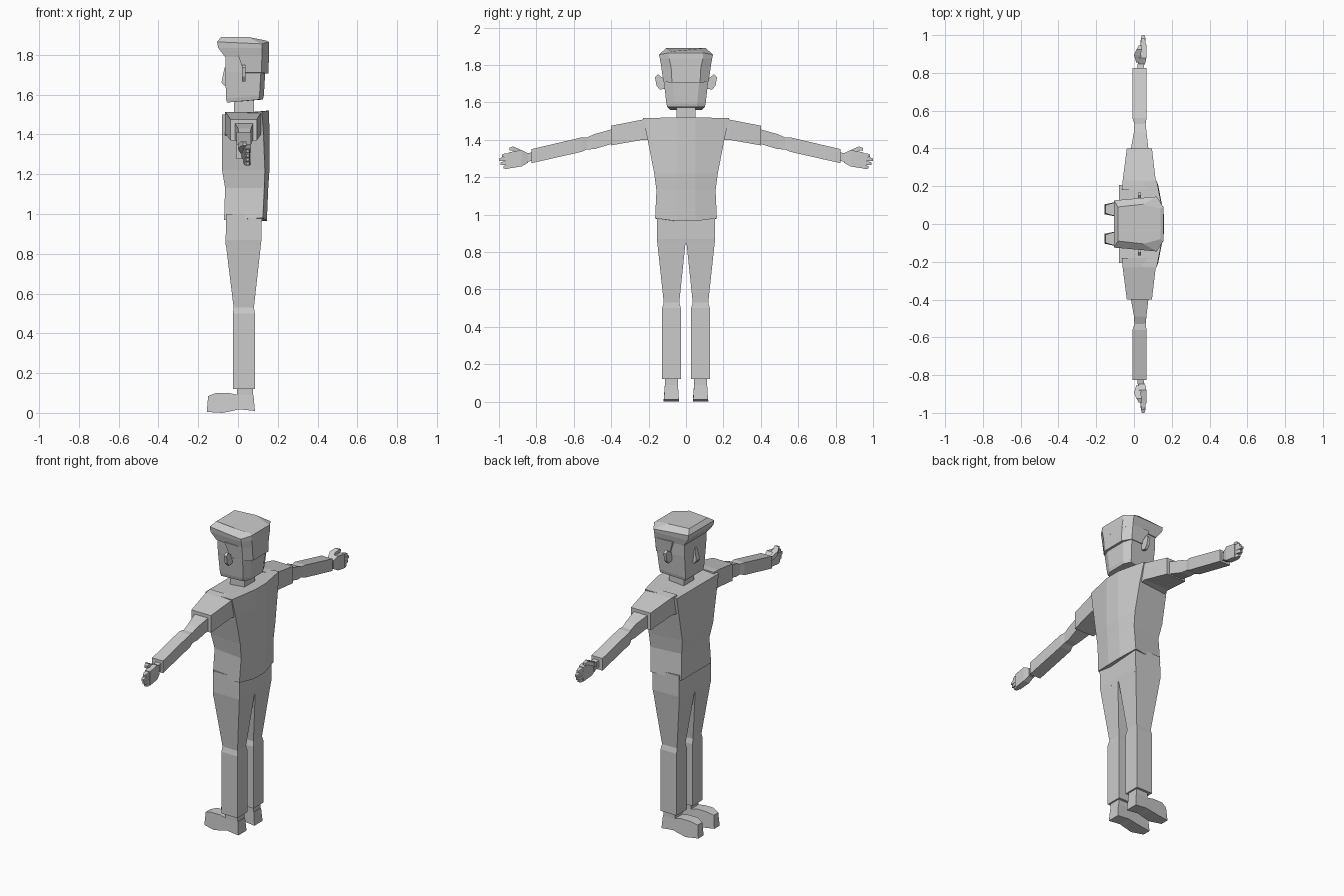
import bpy, bmesh


def finish(name, bm, mirror):
    bmesh.ops.recalc_face_normals(bm, faces=bm.faces)
    me = bpy.data.meshes.new(name)
    bm.to_mesh(me)
    bm.free()
    ob = bpy.data.objects.new(name, me)
    bpy.context.collection.objects.link(ob)
    if mirror:
        m = ob.modifiers.new("Mirror", "MIRROR")
        m.use_axis = (False, True, False)
        m.use_mirror_merge = False
    return ob


def loft(name, rings, mirror=False):
    bm = bmesh.new()
    rows = [[bm.verts.new(p) for p in r] for r in rings]
    n = len(rows[0])
    for a, b in zip(rows, rows[1:]):
        for i in range(n):
            j = (i + 1) % n
            bm.faces.new((a[i], a[j], b[j], b[i]))
    bm.faces.new(rows[0])
    bm.faces.new(rows[-1])
    return finish(name, bm, mirror)


def level(z, x0, x1, y0, y1):
    """Horizontal rectangular section."""
    return [(x0, y0, z), (x1, y0, z), (x1, y1, z), (x0, y1, z)]


def across(y, x0, x1, z0, z1):
    """Vertical rectangular section of an arm, facing along y."""
    return [(x0, y, z0), (x1, y, z0), (x1, y, z1), (x0, y, z1)]


def body(z, front, side, back, hf, hs, hb, bow=0.0, tilt=0.0):
    """Six-sided-plus section: flat front, widest at the side corner, bowed back."""
    half = [(front, hf, z - tilt), (side, hs, z), (back, hb, z - bow)]
    return half + [(x, -y, h) for x, y, h in reversed(half)]


# Torso: shirt with bowed back
loft("shirt", [
    body(0.98, -0.07, 0.125, 0.145, 0.145, 0.165, 0.05, 0.015, 0.01),
    body(1.13, -0.065, 0.132, 0.152, 0.135, 0.158, 0.05),
    body(1.22, -0.08, 0.135, 0.158, 0.15, 0.17, 0.05),
    body(1.40, -0.08, 0.128, 0.158, 0.185, 0.205, 0.05),
    body(1.515, -0.08, 0.12, 0.156, 0.205, 0.23, 0.05, -0.005, 0.015),
])

# Sleeves, upper arms and forearms
loft("sleeve", [
    across(0.18, -0.065, 0.117, 1.395, 1.512),
    across(0.23, -0.06, 0.115, 1.40, 1.508),
    across(0.40, -0.038, 0.095, 1.37, 1.475),
], True)
loft("arm", [
    across(0.37, -0.018, 0.078, 1.385, 1.462),
    across(0.40, -0.016, 0.076, 1.377, 1.455),
    across(0.49, 0.000, 0.066, 1.35, 1.43),
    across(0.53, 0.002, 0.062, 1.348, 1.412),
    across(0.56, -0.008, 0.066, 1.335, 1.412),
    across(0.825, -0.008, 0.066, 1.275, 1.35),
], True)

# Hands
loft("wrist", [across(0.81, 0.015, 0.05, 1.29, 1.335),
               across(0.865, 0.022, 0.055, 1.278, 1.325)], True)
loft("palm", [
    across(0.845, 0.025, 0.058, 1.277, 1.328),
    across(0.88, 0.026, 0.066, 1.257, 1.345),
    across(0.95, 0.032, 0.066, 1.246, 1.332),
], True)
for i, (tip, z) in enumerate([(0.975, 1.256), (0.992, 1.276), (1.0, 1.297), (0.985, 1.318)]):
    loft(f"finger_{i + 1}", [
        across(0.94, 0.035, 0.062, z - 0.009, z + 0.011),
        across(tip - 0.015, 0.036, 0.06, z - 0.012, z + 0.008),
        across(tip, 0.042, 0.056, z - 0.01, z + 0.003),
    ], True)
loft("thumb", [
    across(0.855, 0.012, 0.045, 1.305, 1.33),
    across(0.895, 0.0, 0.035, 1.325, 1.352),
    across(0.925, 0.014, 0.042, 1.342, 1.364),
    across(0.945, 0.025, 0.042, 1.343, 1.357),
], True)

# Trousers
loft("hips", [
    level(0.845, -0.062, 0.115, -0.153, 0.153),
    level(0.87, -0.062, 0.118, -0.156, 0.156),
    level(1.0, -0.06, 0.12, -0.155, 0.155),
])
loft("trouser_leg", [
    level(0.12, -0.025, 0.085, 0.028, 0.127),
    level(0.50, -0.025, 0.085, 0.028, 0.127),
    level(0.53, -0.022, 0.08, 0.036, 0.119),
    level(0.855, -0.062, 0.116, 0.002, 0.154),
], True)

# Shoes
loft("ankle", [level(0.03, -0.005, 0.075, 0.043, 0.113),
               level(0.14, -0.005, 0.075, 0.043, 0.113)], True)
shoe = [(0.085, 0.01, 0.04), (0.078, 0.09, 0.035), (0.0, 0.09, 0.035), (-0.045, 0.10, 0.033),
        (-0.11, 0.10, 0.034), (-0.15, 0.085, 0.022), (-0.157, 0.005, 0.026),
        (-0.08, 0.0, 0.042), (-0.02, 0.012, 0.04), (0.005, 0.018, 0.038)]
loft("shoe", [[(x, 0.078 - w, z) for x, z, w in shoe],
              [(x, 0.078 + w, z) for x, z, w in shoe]], True)

# Neck and head
loft("neck", [level(1.49, -0.02, 0.08, -0.05, 0.05), level(1.59, -0.02, 0.08, -0.05, 0.05)])
loft("head", [
    body(1.575, -0.055, 0.105, 0.125, 0.085, 0.10, 0.06, 0.0, 0.015),
    body(1.595, -0.06, 0.108, 0.13, 0.09, 0.105, 0.06, 0.0, 0.015),
    body(1.715, -0.064, 0.115, 0.137, 0.105, 0.119, 0.07),
    body(1.82, -0.064, 0.118, 0.14, 0.11, 0.128, 0.08),
])

# Hair: back and sides, then the overhanging top
loft("hair_back", [
    body(1.71, 0.03, 0.118, 0.154, 0.119, 0.121, 0.075, 0.005),
    body(1.80, 0.0, 0.12, 0.155, 0.132, 0.134, 0.08),
])
loft("hair_top", [
    body(1.79, -0.066, 0.12, 0.155, 0.115, 0.132, 0.08),
    body(1.835, -0.10, 0.12, 0.156, 0.125, 0.14, 0.09),
    body(1.855, -0.105, 0.12, 0.155, 0.125, 0.145, 0.09, -0.01, -0.01),
    body(1.89, -0.085, 0.05, 0.14, 0.09, 0.105, 0.08, 0.018),
])

# Nose and ears
loft("nose", [
    level(1.645, -0.07, -0.055, -0.02, 0.02),
    level(1.662, -0.083, -0.055, -0.02, 0.02),
    level(1.735, -0.068, -0.055, -0.009, 0.009),
])
ear = [(0.105, 1.675), (0.14, 1.667), (0.158, 1.69), (0.166, 1.735), (0.15, 1.75), (0.11, 1.72)]
loft("ear", [[(x, y, z) for y, z in ear] for x in (0.02, 0.038)], True)
